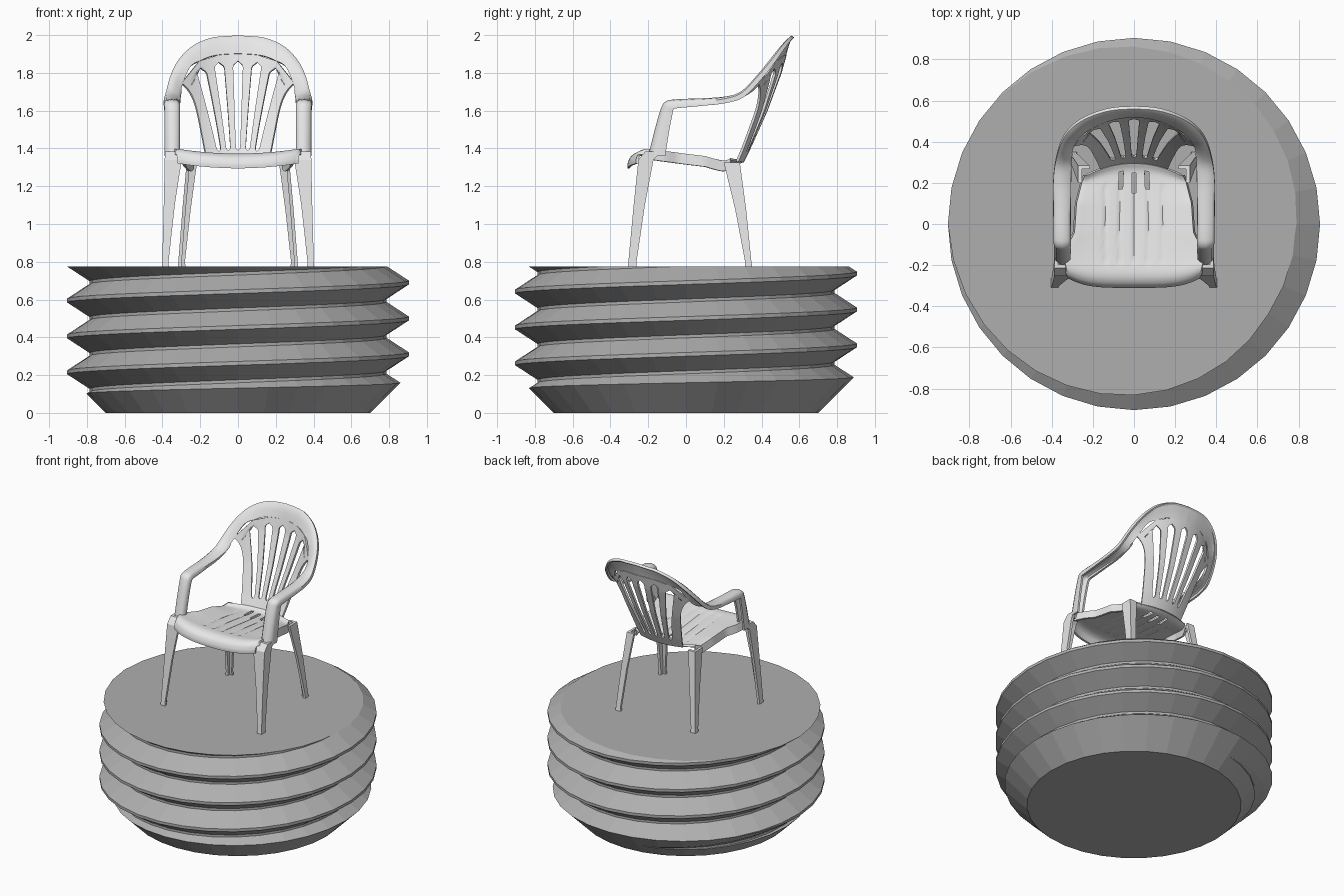
import bpy, bmesh, math
from mathutils import Vector

if "Cube" in bpy.data.objects:
    bpy.data.objects.remove(bpy.data.objects["Cube"])


def material(name, v):
    m = bpy.data.materials.new(name)
    m.diffuse_color = (v, v, v, 1)
    m.use_nodes = True
    m.node_tree.nodes["Principled BSDF"].inputs["Base Color"].default_value = m.diffuse_color
    return m


WHITE = material("white plastic", 0.8)
GREY = material("grey metal", 0.43)


def add_object(name, bm, mat):
    bmesh.ops.recalc_face_normals(bm, faces=bm.faces)
    me = bpy.data.meshes.new(name)
    bm.to_mesh(me)
    bm.free()
    me.materials.append(mat)
    ob = bpy.data.objects.new(name, me)
    bpy.context.collection.objects.link(ob)
    return ob


def finish(ob, mirror=False, thick=0, smooth=None):
    if mirror:
        ob.modifiers.new("mirror", 'MIRROR').merge_threshold = 0.001
    if thick:
        s = ob.modifiers.new("thickness", 'SOLIDIFY')
        s.thickness, s.offset = thick, 0
    bpy.ops.object.select_all(action='DESELECT')
    ob.select_set(True)
    bpy.context.view_layer.objects.active = ob
    bpy.ops.object.convert(target='MESH')
    if smooth:
        bpy.ops.object.shade_smooth_by_angle(angle=math.radians(smooth))


def grid(bm, rows):
    vs = [[bm.verts.new(p) for p in r] for r in rows]
    for a, b in zip(vs, vs[1:]):
        for i in range(len(a) - 1):
            bm.faces.new((a[i], a[i + 1], b[i + 1], b[i]))


def spline(pts, n):
    """Catmull-Rom through tuples of any size."""
    out = []
    for i in range(len(pts) - 1):
        p0, p1, p2, p3 = pts[max(i - 1, 0)], pts[i], pts[i + 1], pts[min(i + 2, len(pts) - 1)]
        for k in range(n):
            t = k / n
            out.append(tuple(0.5 * (2 * b + (c - a) * t + (2 * a - 5 * b + 4 * c - d) * t * t
                                    + (3 * b - a - 3 * c + d) * t ** 3)
                             for a, b, c, d in zip(p0, p1, p2, p3)))
    return out + [pts[-1]]


def interp(table, x):
    if x <= table[0][0]:
        return table[0][1]
    for (a, fa), (b, fb) in zip(table, table[1:]):
        if x <= b:
            return fa + (fb - fa) * (x - a) / (b - a)
    return table[-1][1]


# threaded base: helical strip, trimmed by a cone
N, PITCH = 32, 0.19
knots = [(-.01, .905), (.01, .905), (.087, .787), (.103, .787)]
bm = bmesh.new()
cols = []
for i in range(N):
    a = math.tau * i / N
    cols.append([bm.verts.new((r * math.cos(a), r * math.sin(a), .50 + PITCH * (i / N + k) + o))
                 for k in range(-5, 5) for o, r in knots])
for i in range(N):
    p, q = cols[i], cols[(i + 1) % N]
    s = 4 if i == N - 1 else 0
    for m in range(len(p) - 1 - s):
        bm.faces.new((p[m], q[m + s], q[m + s + 1], p[m + 1]))
for z, d in ((-.1, -1), (.9, 1)):
    bmesh.ops.bisect_plane(bm, geom=bm.verts[:] + bm.edges[:] + bm.faces[:],
                           plane_co=(0, 0, z), plane_no=(0, 0, d), clear_outer=True)
bmesh.ops.holes_fill(bm, edges=[e for e in bm.edges if e.is_boundary], sides=0)
base = add_object("threaded_base", bm, GREY)
TOP = .775
bm = bmesh.new()
bmesh.ops.create_cone(bm, cap_ends=True, segments=N, radius1=.70, radius2=.70 + TOP, depth=TOP)
bmesh.ops.translate(bm, verts=bm.verts, vec=(0, 0, TOP / 2))
cutter = add_object("base_trim_cutter", bm, GREY)
cutter.hide_render = True
b = base.modifiers.new("trim", 'BOOLEAN')
b.operation, b.object, b.solver = 'INTERSECT', cutter, 'EXACT'
finish(base)
bpy.data.objects.remove(cutter)

# arm posts, arms and back rim: inner edge, outer edge, lip (dy, dz), inner lip factor
stations = [
    (.315, -.185, 1.36, .382, -.180, 1.36, .07, 0, .5),
    (.314, -.150, 1.50, .382, -.148, 1.50, .06, 0, .5),
    (.314, -.122, 1.60, .382, -.120, 1.60, .05, -.01, .6),
    (.314, -.100, 1.637, .384, -.100, 1.637, .035, -.03, .7),
    (.314, -.050, 1.648, .385, -.050, 1.648, .005, -.035, .8),
    (.314, .100, 1.655, .386, .100, 1.655, 0, -.028, .8),
    (.312, .210, 1.660, .386, .210, 1.668, 0, -.028, .5),
    (.309, .310, 1.680, .376, .295, 1.700, .01, -.028, .1),
    (.297, .378, 1.735, .350, .385, 1.793, .015, -.025, 0),
    (.254, .437, 1.830, .307, .452, 1.873, .015, -.02, 0),
    (.200, .473, 1.863, .238, .505, 1.940, .012, -.015, 0),
    (.140, .500, 1.887, .148, .540, 1.980, .012, -.012, 0),
    (.070, .518, 1.897, .075, .553, 1.990, .012, -.012, 0),
    (0, .525, 1.900, 0, .556, 1.994, .012, -.012, 0)]
rows = []
for s in spline(stations, 5):
    I, O, L, f = Vector(s[:3]), Vector(s[3:6]), Vector((0, s[6], s[7])), s[8]
    rows.append([I + L * f, I + L * f * .25, I.lerp(O, .15) - L * .05, I.lerp(O, .5) - L * .15,
                 I.lerp(O, .88), O + L * .25, O + L])
bm = bmesh.new()
grid(bm, rows)
bmesh.ops.remove_doubles(bm, verts=bm.verts, dist=.0005)
finish(add_object("arms_and_back_rim", bm, WHITE), True, .014, 50)


# slotted back: ribs fanning between slot lines
def back_y(x, z):
    return interp([(1.32, .295), (1.4, .335), (1.6, .425), (1.8, .50), (1.9, .527)], z) - 1.1 * x * x


lines = [(0, 0, 1.90), (.047, .107, 1.893), (.093, .208, 1.86), (.16, .30, 1.745)]  # bottom x, top x, top z


def rib_edge(i, t, side):
    b, e, zt = lines[i]
    if i == 3:
        return .165 + .08 * t + .055 * t ** 8, 1.33 + (zt - 1.33) * t
    w, s = 0, (t - .10) / .82
    if 0 < s < 1:
        end = min(s / .04, (1 - s) / .06, 1)
        w = (.011 + .016 * s) * math.sqrt(1 - (1 - end) ** 2)
    return b + (e - b) * t ** 1.15 + side * w, 1.33 + (zt - 1.33) * t


bm = bmesh.new()
for i in range(3):
    rows = []
    for k in range(61):
        (xa, za), (xb, zb) = rib_edge(i, k / 60, 1), rib_edge(i + 1, k / 60, -1)
        row = []
        for j in range(5):
            x, z = xa + (xb - xa) * j / 4, za + (zb - za) * j / 4
            row.append((x, back_y(x, z), z))
        rows.append(row)
    grid(bm, rows)
bmesh.ops.remove_doubles(bm, verts=bm.verts, dist=.0005)
finish(add_object("slotted_back", bm, WHITE), True, .014, 40)

# seat: dished sheet with front lip, side aprons, grooves and three drain slots
profile = spline([(-.303, 1.295), (-.302, 1.32), (-.285, 1.35), (-.24, 1.366), (-.15, 1.357),
                  (0, 1.34), (.15, 1.323), (.25, 1.316), (.297, 1.332)], 6)
half = [(-.30, .315), (-.2, .335), (-.13, .32), (-.05, .285), (.1, .275), (.25, .25), (.3, .235)]
C = 48
rows = []
for y, z in profile:
    w, back = interp(half, y), max(0, (y - .1) / .2)
    front = max(0, min(1, -y / .3))
    row = []
    for i in range(-C // 2, C // 2 + 1):
        u = i / (C // 2)
        x = u * w
        yy = y - 1.1 * x * x * back + .045 * u ** 4 * front
        zz = z + .026 * u * u * (1 - .6 * min(back, 1))
        if abs(x) < .19 and -.2 < y < .2:
            zz -= .006 * max(0, math.cos(math.tau * x / .07)) ** 4
        row.append((x, yy, zz))
    drop = .05 * min(1, max(0, (y + .30) / .08))
    for k, e in ((0, row[0]), (len(row), row[-1])):
        row.insert(k + (k > 0), (e[0] * 1.02, e[1], e[2] - drop - .001))
    rows.append(row)
bm = bmesh.new()
grid(bm, rows)
slots = [f for f in bm.faces for c in [f.calc_center_median()]
         if .16 < c.y < .255 and min(abs(c.x - s) for s in (-.065, 0, .065)) < .011]
bmesh.ops.delete(bm, geom=slots, context='FACES')
finish(add_object("seat", bm, WHITE), False, .014, 50)


# legs: tapered angle sections; each level is (x inner, x outer, y wall side, y open side, z)
def leg(name, levels, t=.018):
    bm = bmesh.new()
    rings = []
    for x0, x1, f, r, z in levels:
        d = t if r > f else -t
        rings.append([bm.verts.new((x, y, z)) for x, y in
                      ((x0, f), (x1, f), (x1, r), (x1 - t, r), (x1 - t, f + d), (x0, f + d))])
    for a, b in zip(rings, rings[1:]):
        for i in range(6):
            j = (i + 1) % 6
            bm.faces.new((a[i], a[j], b[j], b[i]))
    bm.faces.new(rings[0])
    bm.faces.new(rings[-1])
    finish(add_object(name, bm, WHITE), True, 0, 30)


leg("front_legs", [(.366, .403, -.308, -.262, TOP), (.368, .401, -.305, -.262, .80),
                   (.335, .393, -.277, -.218, 1.1), (.298, .388, -.252, -.172, 1.34),
                   (.300, .387, -.215, -.130, 1.385)])
leg("back_legs", [(.278, .318, .350, .312, TOP), (.281, .316, .346, .313, .80),
                  (.250, .294, .318, .260, 1.08), (.217, .272, .285, .200, 1.325)])
